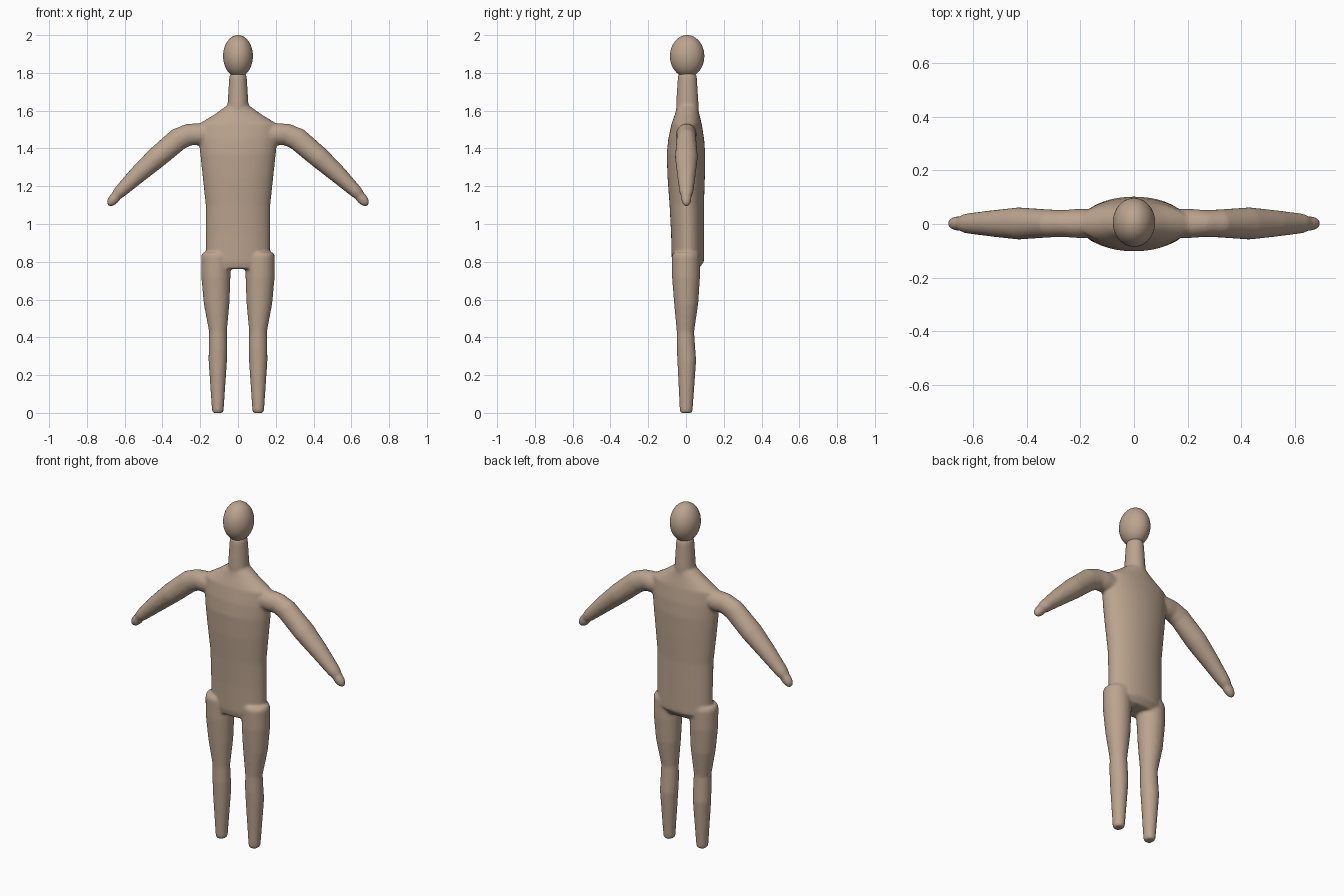
import bpy, bmesh, math
from mathutils import Vector

SIDES = 40
skin = bpy.data.materials.new("tan")
skin.diffuse_color = (0.50, 0.37, 0.275, 1)


def loft(bm, rings):
    """Skin ellipses (centre, half width, half depth along y) along an x-z path."""
    pts = [Vector(r[0]) for r in rings]
    loops = []
    for i, (c, w, d) in enumerate(rings):
        t = pts[min(i + 1, len(pts) - 1)] - pts[max(i - 1, 0)]
        t.y = 0
        t.normalize()
        side = Vector((0, 1, 0)).cross(t)
        loop = []
        for k in range(SIDES):
            a = 2 * math.pi * k / SIDES
            loop.append(bm.verts.new(pts[i] + side * w * math.cos(a) + Vector((0, d * math.sin(a), 0))))
        loops.append(loop)
    faces = [bm.faces.new(loops[0]), bm.faces.new(loops[-1])]
    for a, b in zip(loops, loops[1:]):
        for k in range(SIDES):
            n = (k + 1) % SIDES
            faces.append(bm.faces.new((a[k], a[n], b[n], b[k])))
    bmesh.ops.recalc_face_normals(bm, faces=faces)


def finish(bm, name):
    me = bpy.data.meshes.new(name)
    bm.to_mesh(me)
    bm.free()
    ob = bpy.data.objects.new(name, me)
    bpy.context.collection.objects.link(ob)
    me.materials.append(skin)
    me.polygons.foreach_set("use_smooth", [True] * len(me.polygons))
    return ob


bm = bmesh.new()

# torso
loft(bm, [((0, y, z), w, d) for z, w, y, d in [
    (0.762, 0.160, 0.000, 0.066), (0.80, 0.170, 0.010, 0.085),
    (0.95, 0.170, 0.008, 0.087), (1.10, 0.171, 0.004, 0.091),
    (1.25, 0.187, 0.001, 0.099), (1.37, 0.200, 0.000, 0.102),
    (1.45, 0.207, 0.001, 0.095), (1.53, 0.207, 0.003, 0.080),
    (1.58, 0.125, 0.006, 0.065), (1.63, 0.054, 0.008, 0.053)]])

# neck
loft(bm, [((0, 0.007, z), w, w + 0.004) for z, w in [
    (1.56, 0.056), (1.64, 0.055), (1.77, 0.047), (1.79, 0.044), (1.80, 0.038)]])

for s in (-1, 1):
    # arm
    loft(bm, [((s * x, 0.002, z), w, d) for x, z, w, d in [
        (0.15, 1.475, 0.057, 0.054), (0.22, 1.475, 0.058, 0.054),
        (0.26, 1.473, 0.058, 0.050), (0.315, 1.450, 0.060, 0.052),
        (0.43, 1.352, 0.057, 0.060), (0.53, 1.262, 0.047, 0.049),
        (0.625, 1.171, 0.034, 0.037), (0.643, 1.153, 0.028, 0.030)]])
    # hand
    u = Vector((s * 0.65, 0, -0.76))
    c = Vector((s * 0.654, 0.002, 1.137))
    loft(bm, [(c + u * 0.052 * math.sin(a), 0.029 * math.cos(a), 0.027 * math.cos(a))
              for a in [math.radians(v) for v in range(-80, 81, 16)]])
    # leg
    loft(bm, [((s * x, y, z), w, d) for x, y, z, w, d in [
        (0.107, 0.001, 0.00, 0.027, 0.030), (0.107, 0.001, 0.012, 0.031, 0.034),
        (0.107, 0.004, 0.28, 0.049, 0.050), (0.106, 0.000, 0.34, 0.049, 0.049),
        (0.106, -0.003, 0.43, 0.047, 0.046), (0.113, 0.001, 0.58, 0.068, 0.064),
        (0.117, 0.000, 0.72, 0.077, 0.074), (0.117, -0.001, 0.83, 0.078, 0.074),
        (0.117, -0.001, 0.848, 0.070, 0.066)]])

# merge the overlapping limbs into one softly blended skin
body = finish(bm, "body")
rm = body.modifiers.new("merge", 'REMESH')
rm.mode = 'VOXEL'
rm.voxel_size = 0.008
rm.use_smooth_shade = True
sm = body.modifiers.new("soften", 'SMOOTH')
sm.factor = 0.5
sm.iterations = 5

# head
bm = bmesh.new()
bmesh.ops.create_uvsphere(bm, u_segments=40, v_segments=24, radius=1)
for v in bm.verts:
    v.co = (v.co.x * 0.079, v.co.y * 0.091 + 0.006, v.co.z * 0.111 + 1.889)
finish(bm, "head")
